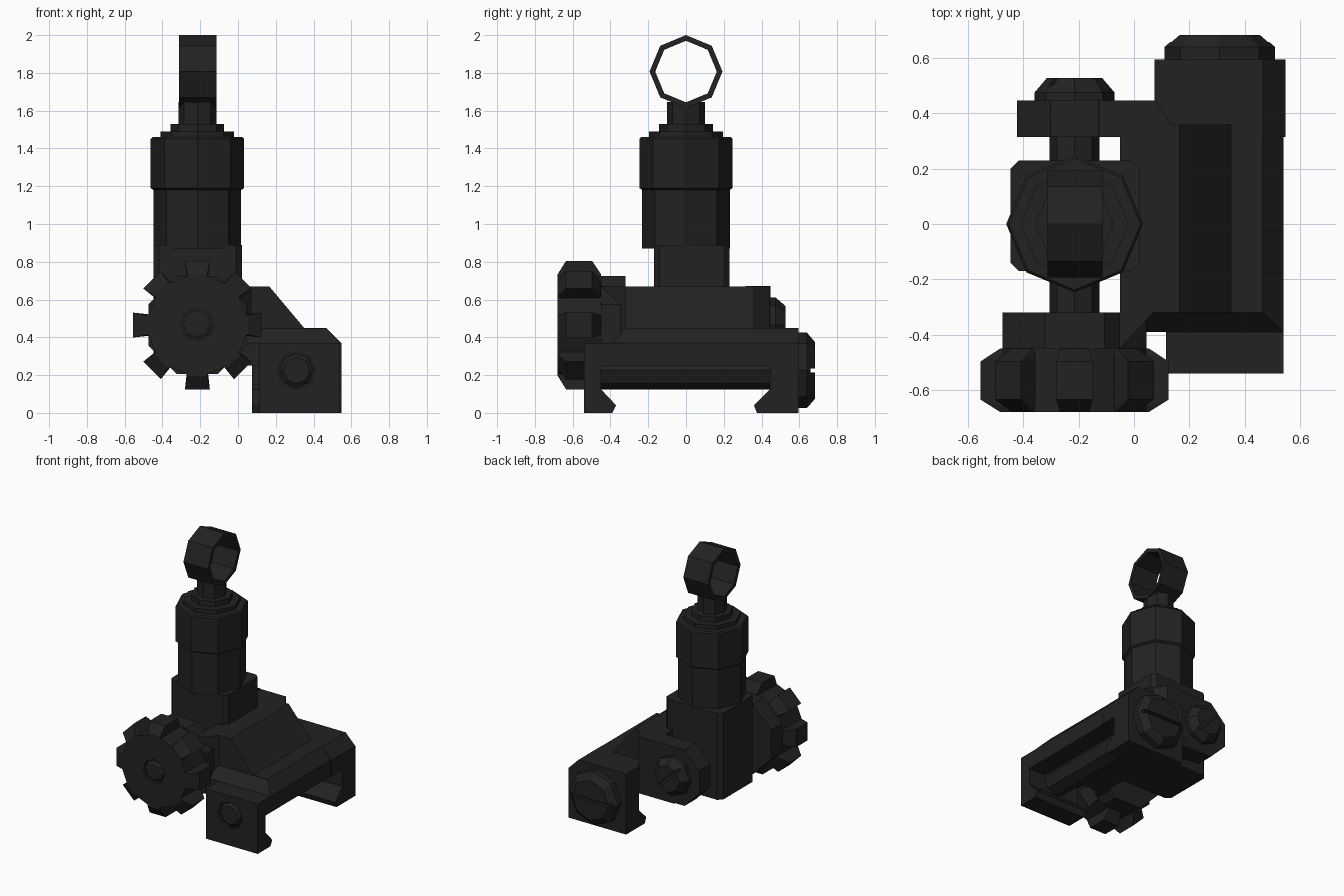
import bpy, bmesh, math
from mathutils import Vector, Matrix

if "Cube" in bpy.data.objects:
    bpy.data.objects.remove(bpy.data.objects["Cube"])

metal = bpy.data.materials.new("dark_metal")
metal.diffuse_color = (0.016, 0.016, 0.016, 1)
metal.use_nodes = True
metal.node_tree.nodes["Principled BSDF"].inputs["Base Color"].default_value = metal.diffuse_color

PX, PZ = -0.215, 0.465      # pivot axle
CX, CZ = 0.31, 0.225        # clamp bolt


def finish(name, bm):
    bmesh.ops.recalc_face_normals(bm, faces=bm.faces)
    me = bpy.data.meshes.new(name)
    bm.to_mesh(me)
    bm.free()
    me.materials.append(metal)
    ob = bpy.data.objects.new(name, me)
    bpy.context.collection.objects.link(ob)
    return ob


def place(axis, u, v, t):
    return {'x': (t, u, v), 'y': (u, t, v), 'z': (u, v, t)}[axis]


def skin(bm, rings, closed=False):
    n = len(rings[0])
    pairs = list(zip(rings, rings[1:])) + ([(rings[-1], rings[0])] if closed else [])
    for a, b in pairs:
        for i in range(n):
            j = (i + 1) % n
            bm.faces.new((a[i], a[j], b[j], b[i]))
    if not closed:
        bm.faces.new(rings[0])
        bm.faces.new(rings[-1])


def prism(name, pts, a, b, axis, chamfer=None):
    """Extrude a 2D outline along an axis; chamfer=(x, z, size) cuts one long edge."""
    bm = bmesh.new()
    skin(bm, [[bm.verts.new(place(axis, u, v, t)) for u, v in pts] for t in (a, b)])
    if chamfer:
        x, z, size = chamfer
        es = [e for e in bm.edges if all(abs(v.co.x - x) < 1e-4 and abs(v.co.z - z) < 1e-4
                                         for v in e.verts)]
        bmesh.ops.bevel(bm, geom=es, offset=size, segments=1, affect='EDGES')
    return finish(name, bm)


def lathe(name, prof, u, v, axis, n=8, turn=0.0, closed=False):
    """Faceted turned part; the profile lists (radius, position on axis)."""
    bm = bmesh.new()
    ang = [2 * math.pi * (i + turn) / n for i in range(n)]
    skin(bm, [[bm.verts.new(place(axis, u + r * math.cos(a), v + r * math.sin(a), t))
               for a in ang] for r, t in prof], closed)
    return finish(name, bm)


def hull(name, pts):
    bm = bmesh.new()
    for p in pts:
        bm.verts.new(p)
    bmesh.ops.convex_hull(bm, input=bm.verts)
    return finish(name, bm)


def cut(target, cutter):
    m = target.modifiers.new("cut", 'BOOLEAN')
    m.operation = 'DIFFERENCE'
    m.object = cutter
    cutter.hide_render = True
    cutter.hide_viewport = True


def slot(target, u, v, y, length, angle):
    """Screwdriver slot across a bolt head."""
    bm = bmesh.new()
    bmesh.ops.create_cube(bm, size=1, matrix=Matrix.Translation((u, y, v))
                          @ Matrix.Rotation(angle, 4, 'Y')
                          @ Matrix.Diagonal((length, 0.05, 0.022, 1)))
    cut(target, finish("slot_cutter", bm))


# --- sight post: stepped tower, square base and aperture ring
lathe("sight_tower", [(0.232, 0.87), (0.232, 1.18), (0.247, 1.19), (0.247, 1.45), (0.238, 1.46),
                      (0.195, 1.46), (0.195, 1.49), (0.142, 1.49), (0.142, 1.53),
                      (0.1, 1.53), (0.1, 1.645)], PX, 0, 'z')
x0, x1, y0, y1, c = -0.447, 0.02, -0.17, 0.23, 0.03
prism("tower_base", [(x0 + c, y0), (x1 - c, y0), (x1, y0 + c), (x1, y1 - c), (x1 - c, y1),
                     (x0 + c, y1), (x0, y1 - c), (x0, y0 + c)], 0.25, 0.89, 'z')
lathe("aperture_ring", [(0.193, -0.313), (0.193, -0.113), (0.163, -0.113), (0.163, -0.313)],
      0, 1.807, 'x', closed=True)

# --- pivot axle, ears and rear pivot bolt
lathe("pivot_axle", [(0.09, -0.47), (0.09, 0.47)], PX, PZ, 'y')
k = 1 / math.cos(math.pi / 8)
lathe("front_ear", [(0.26 * k, -0.45), (0.26 * k, -0.32)], PX, PZ, 'y', turn=0.5)
lathe("rear_ear", [(0.208 * k, 0.315), (0.208 * k, 0.447)], PX, PZ, 'y', turn=0.5)
prism("front_ear_web", [(PX, -0.449), (-0.05, -0.449), (0.07, -0.32), (PX, -0.32)],
      0.25, 0.67, 'z')
prism("rear_ear_web", [(PX, 0.315), (0.16, 0.315), (0.08, 0.446), (PX, 0.446)],
      0.25, 0.67, 'z')
pivot_bolt = lathe("rear_pivot_bolt", [(0.145, 0.43), (0.145, 0.475), (0.1, 0.528)], PX, PZ, 'y')
slot(pivot_bolt, PX, PZ, 0.528, 0.4, math.radians(45))

# --- mount body with sloped top
prism("mount_body", [(-0.05, 0.25), (-0.05, 0.67), (0.165, 0.67), (0.35, 0.45),
                     (0.465, 0.45), (0.54, 0.37), (0.54, 0.25)], -0.32, 0.36, 'y')
hull("front_slope", [(0.0, -0.39, 0.25), (0.54, -0.39, 0.25), (0.0, -0.39, 0.37),
                     (0.54, -0.39, 0.37), (0.05, -0.318, 0.45), (0.465, -0.318, 0.45),
                     (0.54, -0.318, 0.37), (0.54, -0.318, 0.25), (0.0, -0.318, 0.25)])

# --- rail clamps with hooked lower jaws
front_clamp = prism("front_clamp", [(-0.54, 0), (-0.39, 0), (-0.37, 0.04), (-0.45, 0.125),
                                    (-0.45, 0.25), (-0.385, 0.25), (-0.385, 0.37),
                                    (-0.54, 0.37)], 0.115, 0.54, 'x')
prism("rear_clamp", [(0.595, 0), (0.375, 0), (0.36, 0.04), (0.445, 0.125), (0.445, 0.25),
                     (0.315, 0.25), (0.315, 0.45), (0.595, 0.45)], 0.075, 0.547, 'x',
      chamfer=(0.547, 0.45, 0.08))

# --- cross bolt with large slotted head
lathe("cross_bolt", [(0.1, -0.46), (0.1, 0.46)], CX, CZ, 'y')
head = lathe("cross_bolt_head", [(0.2, 0.58), (0.2, 0.64), (0.15, 0.683)], CX, CZ, 'y')
slot(head, CX, CZ, 0.683, 0.5, 0.0)
cut(front_clamp, lathe("bolt_recess_cutter", [(0.1, -0.6), (0.1, -0.515)], CX, CZ, 'y'))
lathe("cross_bolt_tip", [(0.09, -0.5), (0.09, -0.525), (0.07, -0.54)], CX, CZ, 'y')

# --- adjustment wheel with flared teeth
wheel = lathe("adjustment_wheel", [(0.265, -0.68), (0.265, -0.45)], PX, PZ, 'y', n=16, turn=0.5)
cut(wheel, lathe("wheel_recess_cutter", [(0.088, -0.75), (0.088, -0.66)], PX, PZ, 'y'))
lathe("wheel_hub", [(0.078, -0.65), (0.078, -0.67), (0.06, -0.68)], PX, PZ, 'y')
tooth = [(0.2, -0.679, 0.05), (0.27, -0.679, 0.052), (0.34, -0.635, 0.066),
         (0.34, -0.497, 0.066), (0.27, -0.451, 0.052), (0.2, -0.451, 0.05)]
for i in range(8):
    rot = Matrix.Rotation(i * math.pi / 4, 3, 'Y')
    hull("wheel_tooth", [rot @ Vector((r, y, s * w)) + Vector((PX, 0, PZ))
                         for r, y, w in tooth for s in (-1, 1)])
